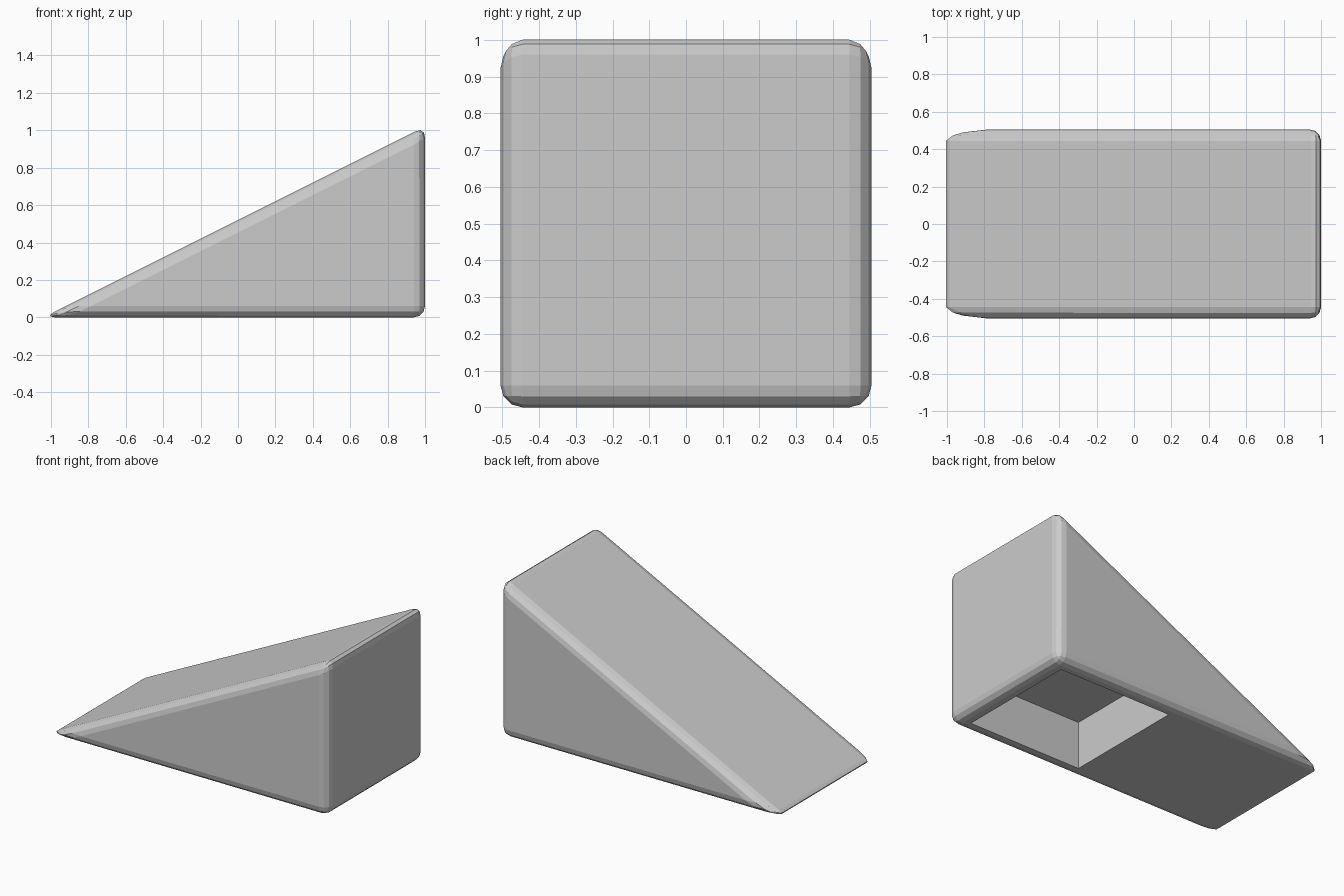
import bpy
import bmesh

if "Cube" in bpy.data.objects:
    bpy.data.objects.remove(bpy.data.objects["Cube"])

HALF_W = 0.505


def mesh_object(name, bm):
    bmesh.ops.recalc_face_normals(bm, faces=bm.faces)
    mesh = bpy.data.meshes.new(name)
    bm.to_mesh(mesh)
    bm.free()
    obj = bpy.data.objects.new(name, mesh)
    bpy.context.collection.objects.link(obj)
    return obj


# wedge body: triangular side profile extruded across y
bm = bmesh.new()
profile = [(-1.04, 0), (1, 0), (1, 1.02)]
face = bm.faces.new([bm.verts.new((x, -HALF_W, z)) for x, z in profile])
ext = bmesh.ops.extrude_face_region(bm, geom=[face])
verts = [v for v in ext["geom"] if isinstance(v, bmesh.types.BMVert)]
bmesh.ops.translate(bm, verts=verts, vec=(0, 2 * HALF_W, 0))
wedge = mesh_object("wedge_body", bm)

# rounded edges in three flat strips
bevel = wedge.modifiers.new("rounded_edges", "BEVEL")
bevel.width = 0.06
bevel.segments = 3
bevel.limit_method = "NONE"

# square pocket cut into the underside of the thick end
bm = bmesh.new()
bmesh.ops.create_cube(bm, size=1)
bmesh.ops.scale(bm, verts=bm.verts, vec=(0.82, 0.82, 0.62))
bmesh.ops.translate(bm, verts=bm.verts, vec=(0.49, 0, 0))
cutter = mesh_object("pocket_cutter", bm)
cutter.hide_render = True

cut = wedge.modifiers.new("pocket", "BOOLEAN")
cut.operation = "DIFFERENCE"
cut.solver = "EXACT"
cut.object = cutter

# bake the modifiers and drop the cutter
bpy.context.view_layer.objects.active = wedge
for name in ("rounded_edges", "pocket"):
    bpy.ops.object.modifier_apply(modifier=name)
bpy.data.objects.remove(cutter)
